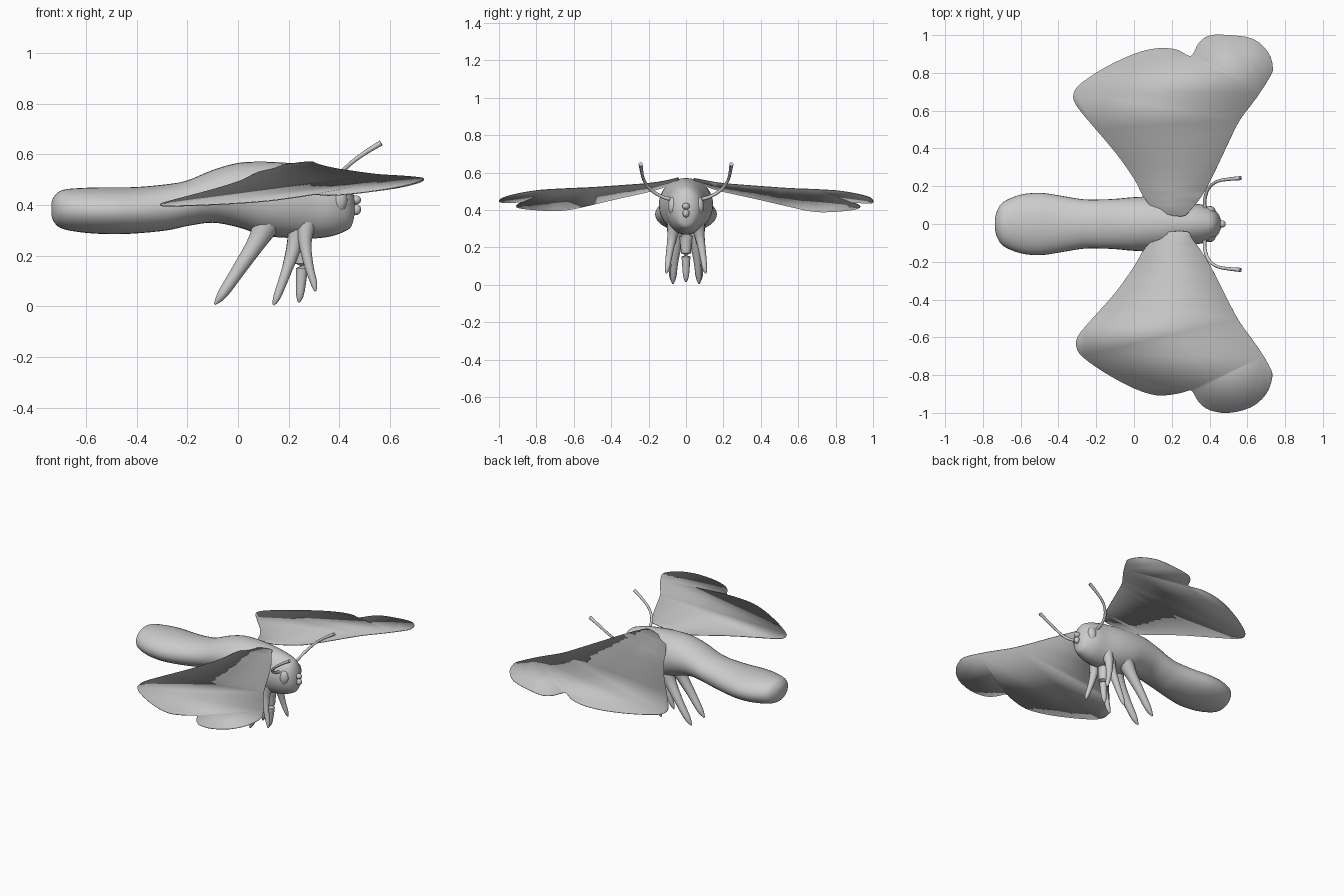
import bpy, bmesh, math
from mathutils import Vector


def material(name, rgb, alpha=1.0):
    m = bpy.data.materials.new(name)
    m.diffuse_color = (*rgb, alpha)
    return m


BODY = material("body grey", (0.6, 0.6, 0.6))
WING = material("wing grey", (0.55, 0.55, 0.55), 0.88)


def spline(pts, steps, closed=False):
    """Catmull-Rom samples through pts of any dimension."""
    n, out = len(pts), []
    get = (lambda i: pts[i % n]) if closed else (lambda i: pts[max(0, min(n - 1, i))])
    for i in range(n if closed else n - 1):
        p = [get(i + k) for k in (-1, 0, 1, 2)]
        for s in range(steps):
            t = s / steps
            out.append([0.5 * (2 * b + (c - a) * t + (2 * a - 5 * b + 4 * c - d) * t * t
                               + (3 * b - a - 3 * c + d) * t ** 3) for a, b, c, d in zip(*p)])
    if not closed:
        out.append(list(pts[-1]))
    return out


def finish(name, bm, mat, angle=60):
    bmesh.ops.recalc_face_normals(bm, faces=bm.faces)
    me = bpy.data.meshes.new(name)
    bm.to_mesh(me)
    bm.free()
    me.materials.append(mat)
    ob = bpy.data.objects.new(name, me)
    bpy.context.collection.objects.link(ob)
    bpy.ops.object.select_all(action='DESELECT')
    ob.select_set(True)
    bpy.context.view_layer.objects.active = ob
    bpy.ops.object.shade_smooth_by_angle(angle=math.radians(angle))
    return ob


def loft(name, rings, mat):
    """Skin a list of equal-length point rings and cap both ends."""
    bm = bmesh.new()
    vs = [[bm.verts.new(p) for p in r] for r in rings]
    n = len(vs[0])
    for a, b in zip(vs, vs[1:]):
        for i in range(n):
            bm.faces.new((a[i], a[(i + 1) % n], b[(i + 1) % n], b[i]))
    bm.faces.new(vs[0])
    bm.faces.new(vs[-1])
    return finish(name, bm, mat)


def tube(name, path, steps=5, n=12):
    """Tapered round limb; path points are x, y, z, radius."""
    pts = spline(path, steps)
    rings = []
    for i, p in enumerate(pts):
        t = Vector(pts[min(i + 1, len(pts) - 1)][:3]) - Vector(pts[max(i - 1, 0)][:3])
        q = t.to_track_quat('Z', 'X')
        rings.append([Vector(p[:3]) + q @ Vector((math.cos(a), math.sin(a), 0)) * max(p[3], 0.001)
                      for a in (2 * math.pi * k / n for k in range(n))])
    return loft(name, rings, BODY)


# Body: x, half width, bottom z, top z
body = [(-0.737, 0.02, 0.36, 0.41), (-0.725, 0.07, 0.33, 0.435), (-0.69, 0.118, 0.305, 0.46),
        (-0.6, 0.155, 0.29, 0.468), (-0.5, 0.165, 0.285, 0.47), (-0.4, 0.152, 0.288, 0.471),
        (-0.28, 0.132, 0.30, 0.482), (-0.2, 0.129, 0.317, 0.497), (-0.1, 0.133, 0.33, 0.538),
        (0.0, 0.142, 0.312, 0.566), (0.1, 0.145, 0.28, 0.571), (0.2, 0.135, 0.27, 0.566),
        (0.3, 0.112, 0.268, 0.555), (0.37, 0.10, 0.277, 0.537), (0.42, 0.078, 0.295, 0.515),
        (0.447, 0.052, 0.315, 0.475), (0.46, 0.022, 0.36, 0.425)]
rings = []
for x, w, lo, hi in spline(body, 4):
    c, h = (lo + hi) / 2, (hi - lo) / 2
    rings.append([(x, w * math.cos(a), c + h * math.sin(a))
                  for a in (2 * math.pi * k / 32 for k in range(32))])
loft("body", rings, BODY)


# Small rounded head parts
def ball(name, loc, size):
    bm = bmesh.new()
    bmesh.ops.create_uvsphere(bm, u_segments=16, v_segments=10, radius=1)
    for v in bm.verts:
        v.co = Vector(a * s + l for a, s, l in zip(v.co, size, loc))
    finish(name, bm, BODY)


ball("mouth_upper", (0.464, 0, 0.42), (0.022, 0.02, 0.018))
ball("mouth_lower", (0.466, 0, 0.382), (0.02, 0.018, 0.022))

for side, s in (("left", 1), ("right", -1)):
    ball(f"eye_{side}", (0.40, s * 0.068, 0.42), (0.032, 0.028, 0.05))
    # Antennae
    tube(f"antenna_{side}", [(0.375, s * 0.07, 0.455, 0.01), (0.375, s * 0.13, 0.472, 0.009),
                             (0.395, s * 0.19, 0.51, 0.009), (0.44, s * 0.225, 0.56, 0.008),
                             (0.50, s * 0.237, 0.605, 0.009), (0.565, s * 0.243, 0.645, 0.011)])
    # Legs
    tube(f"rear_leg_{side}", [(0.12, s * 0.05, 0.34, 0.06), (0.075, s * 0.06, 0.255, 0.038),
                              (0.01, s * 0.068, 0.155, 0.028), (-0.06, s * 0.07, 0.05, 0.02),
                              (-0.092, s * 0.07, 0.008, 0.004)])
    tube(f"middle_leg_{side}", [(0.24, s * 0.04, 0.34, 0.045), (0.225, s * 0.045, 0.25, 0.032),
                                (0.195, s * 0.058, 0.15, 0.022), (0.155, s * 0.068, 0.04, 0.015),
                                (0.14, s * 0.07, 0.005, 0.004)])
    tube(f"front_leg_{side}", [(0.27, s * 0.06, 0.33, 0.04), (0.265, s * 0.075, 0.25, 0.026),
                               (0.28, s * 0.09, 0.16, 0.018), (0.30, s * 0.10, 0.09, 0.013),
                               (0.305, s * 0.106, 0.06, 0.004)])
tube("centre_leg", [(0.25, 0, 0.33, 0.05), (0.25, 0, 0.24, 0.034), (0.252, 0, 0.15, 0.024),
                    (0.245, 0, 0.05, 0.016), (0.24, 0, 0.015, 0.004)])


# Wings: one outline per side (x, distance from centre line), forewing then hindwing
left = [(0.25, 0.04), (0.30, 0.075), (0.36, 0.15), (0.41, 0.24), (0.5, 0.43), (0.56, 0.55),
        (0.65, 0.67), (0.72, 0.78), (0.735, 0.83), (0.71, 0.91), (0.63, 0.98), (0.5, 1.0),
        (0.40, 0.998), (0.345, 0.96), (0.315, 0.905), (0.30, 0.89), (0.28, 0.895), (0.22, 0.925),
        (0.12, 0.93), (0.0, 0.90), (-0.15, 0.83), (-0.28, 0.745), (-0.32, 0.69), (-0.31, 0.635),
        (-0.24, 0.545), (-0.1, 0.38), (0.0, 0.24), (0.05, 0.145), (0.12, 0.07)]
right = [(0.28, 0.04), (0.31, 0.08), (0.38, 0.18), (0.44, 0.29), (0.5, 0.41), (0.56, 0.52),
         (0.65, 0.645), (0.715, 0.75), (0.732, 0.81), (0.70, 0.90), (0.62, 0.97), (0.5, 1.0),
         (0.40, 0.985), (0.345, 0.945), (0.315, 0.895), (0.30, 0.88), (0.28, 0.885), (0.22, 0.90),
         (0.12, 0.907), (0.0, 0.87), (-0.15, 0.79), (-0.27, 0.705), (-0.305, 0.65), (-0.295, 0.59),
         (-0.22, 0.50), (-0.1, 0.365), (0.0, 0.225), (0.06, 0.125), (0.15, 0.05)]


def wing_z(x, y):
    return 0.52 + 0.12 * x - 0.13 * y + 0.025 * math.exp(-(y / 0.12) ** 2)


for name, outline, s in (("left_wing", left, 1), ("right_wing", right, -1)):
    bm = bmesh.new()
    bm.faces.new([bm.verts.new((x, s * y, 0)) for x, y in spline(outline, 3, True)])
    # Slice across the span so the sheet can bend at the root
    for y in (0.1, 0.15, 0.2, 0.3, 0.5, 0.7):
        bmesh.ops.bisect_plane(bm, geom=bm.verts[:] + bm.edges[:] + bm.faces[:],
                               plane_co=(0, s * y, 0), plane_no=(0, 1, 0))
    bmesh.ops.triangulate(bm, faces=bm.faces[:])
    for v in bm.verts:
        v.co.z = wing_z(v.co.x, abs(v.co.y))
    ob = finish(name, bm, WING)
    mod = ob.modifiers.new("thickness", 'SOLIDIFY')
    mod.thickness = 0.004
    mod.offset = 0
